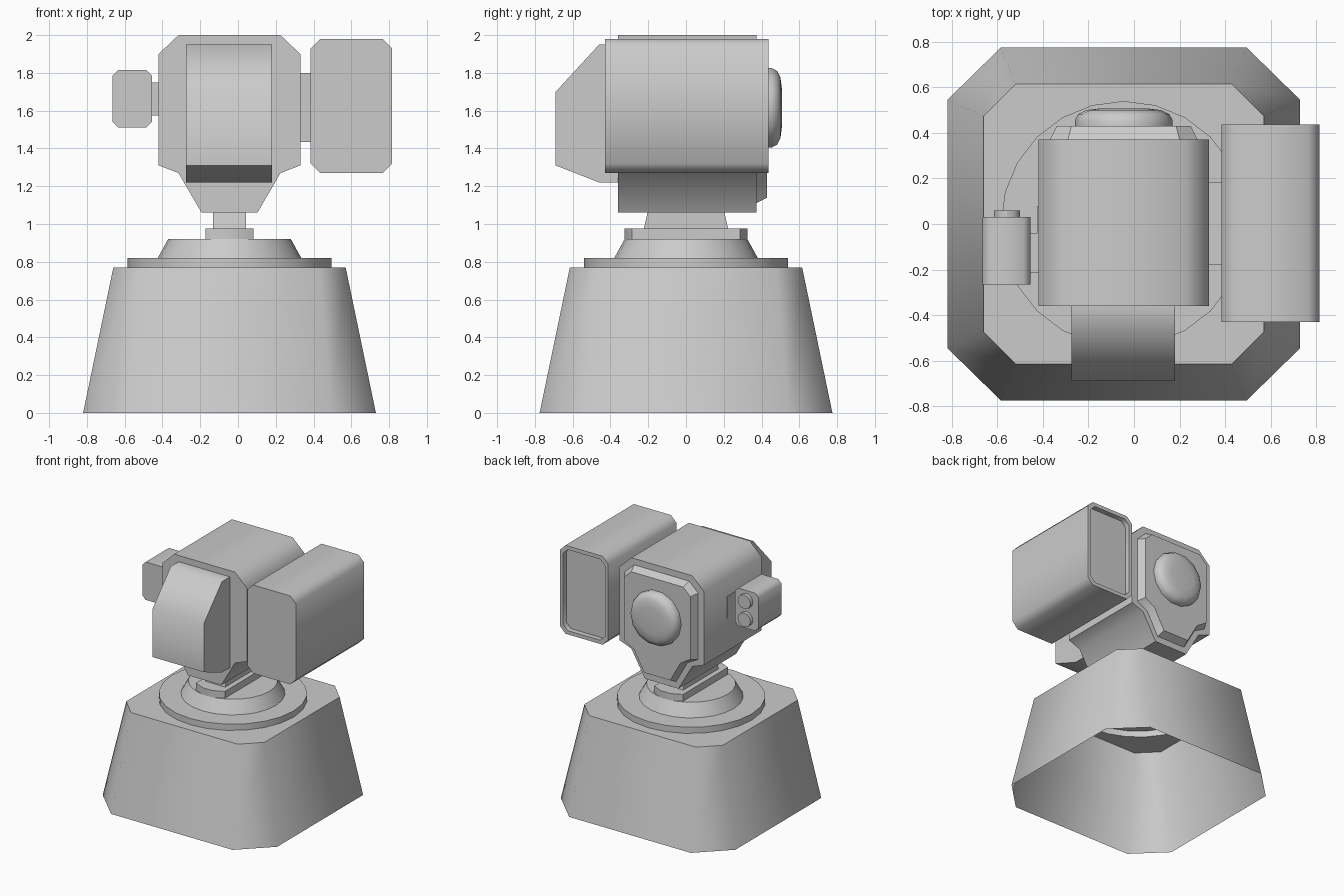
import bpy, bmesh, math

if "Cube" in bpy.data.objects:
    bpy.data.objects.remove(bpy.data.objects["Cube"])

CX = -0.045  # shared axis of base, neck and body


def finish(name, bm, angle=30):
    bmesh.ops.recalc_face_normals(bm, faces=bm.faces[:])
    me = bpy.data.meshes.new(name)
    bm.to_mesh(me)
    bm.free()
    ob = bpy.data.objects.new(name, me)
    bpy.context.collection.objects.link(ob)
    bpy.ops.object.select_all(action='DESELECT')
    ob.select_set(True)
    bpy.context.view_layer.objects.active = ob
    bpy.ops.object.shade_smooth_by_angle(angle=math.radians(angle))
    return ob


def skin(bm, rings, start=True, end=True):
    vs = [[bm.verts.new(p) for p in r] for r in rings]
    n = len(vs[0])
    for a, b in zip(vs, vs[1:]):
        for i in range(n):
            j = (i + 1) % n
            bm.faces.new((a[i], a[j], b[j], b[i]))
    if start:
        bm.faces.new(vs[0][::-1])
    if end:
        bm.faces.new(vs[-1])
    return vs


def loft(name, rings, angle=30):
    bm = bmesh.new()
    skin(bm, rings)
    return finish(name, bm, angle)


def chamfered(cx, cy, hx, hy, a, b):
    q = [(hx, hy - b), (hx - a, hy)]
    pts = q + [(-x, y) for x, y in q[::-1]]
    pts += [(-x, -y) for x, y in pts]
    return [(cx + x, cy + y) for x, y in pts]


def circle(cx, cy, r, n):
    return [(cx + r * math.cos(2 * math.pi * i / n),
             cy + r * math.sin(2 * math.pi * i / n)) for i in range(n)]


def at_z(pts, z):
    return [(x, y, z) for x, y in pts]


def at_y(pts, y):
    return [(x, y, z) for x, z in pts]


def at_x(pts, x):
    return [(x, y, z) for y, z in pts]


def box(name, x0, x1, y0, y1, z0, z1):
    sq = [(x0, y0), (x1, y0), (x1, y1), (x0, y1)]
    return loft(name, [at_z(sq, z0), at_z(sq, z1)])


# Hollow pedestal: open bottom, stepped round turntable rising from its top
bm = bmesh.new()
N = 24
walls = skin(bm, [at_z(chamfered(CX, 0, .775, .775, .235, .23), 0),
                  at_z(chamfered(CX, 0, .615, .615, .14, .14), .77)], False, False)
table = skin(bm, [at_z(circle(CX, 0, r, N), z) for r, z in
                  ((.54, .77), (.54, .82), (.38, .82), (.325, .92))], False, True)
outer, inner = walls[-1], table[0]
near = [round(math.atan2(v.co.y, v.co.x - CX) / (2 * math.pi) * N) % N for v in outer]
for i in range(8):
    j = (i + 1) % 8
    span = (near[j] - near[i]) % N
    arc = [inner[(near[j] - k) % N] for k in range(span + 1)]
    bm.faces.new([outer[i], outer[j]] + arc)
finish("pedestal", bm, 50)

# Swivel plate and neck
plate = chamfered(CX, 0, .128, .325, .085, .04)
loft("swivel_plate", [at_z(plate, .92), at_z(plate, .975)])
neck = [[(CX - .087, -y), (CX + .087, -y), (CX + .087, y), (CX - .087, y)]
        for y in (.223, .203)]
loft("neck", [at_z(neck[0], .975), at_z(neck[1], 1.065)])


# Main body with a tapered rear bezel
def body(d):
    half = [(.148 - .4 * d, 1.06 + d), (.27 - .8 * d, 1.27 + .4 * d),
            (.375 - d, 1.31 + .6 * d), (.375 - d, 1.9 - .5 * d), (.27 - .5 * d, 2 - d)]
    return [(CX + x, z) for x, z in half] + [(CX - x, z) for x, z in half[::-1]]


loft("body", [at_y(body(0), -.36), at_y(body(0), .372)], 50)
loft("rear_bezel", [at_y(body(.05), .37), at_y(body(.08), .43)])

# Domed lens
loft("lens", [at_y(circle(CX, 1.615, r, 14), y) for r, y in
              ((.215, .42), (.215, .455), (.2, .483), (.165, .5), (.11, .507))], 50)

# Front hood
hood = [(-.355, 1.22), (-.46, 1.22), (-.69, 1.31), (-.69, 1.7), (-.46, 1.95), (-.355, 1.95)]
loft("front_hood", [at_x(hood, -.275), at_x(hood, .18)], 50)

# Large side pod with a recessed rear face
pod = [chamfered(.6, 1.625, .215 - d, .355 - d, .05 - d / 3, .05 - d / 3) for d in (0, .03)]
loft("side_pod", [at_y(pod[0], -.43), at_y(pod[0], .437),
                  at_y(pod[1], .437), at_y(pod[1], .395)], 50)
box("pod_mount", .325, .39, -.178, .185, 1.435, 1.8)

# Small sensor box with twin rear eyepieces
sensor = chamfered(-.56, 1.663, .105, .152, .03, .03)
loft("sensor_box", [at_y(sensor, -.265), at_y(sensor, .03)], 50)
box("sensor_mount", -.46, -.415, -.215, -.04, 1.575, 1.75)
box("sensor_mount_plate", -.424, -.415, -.215, .08, 1.575, 1.75)
for i, z in enumerate((1.59, 1.735)):
    eye = circle(-.558, z, .057, 12)
    loft(f"eyepiece_{i + 1}", [at_y(eye, .02), at_y(eye, .06)])
